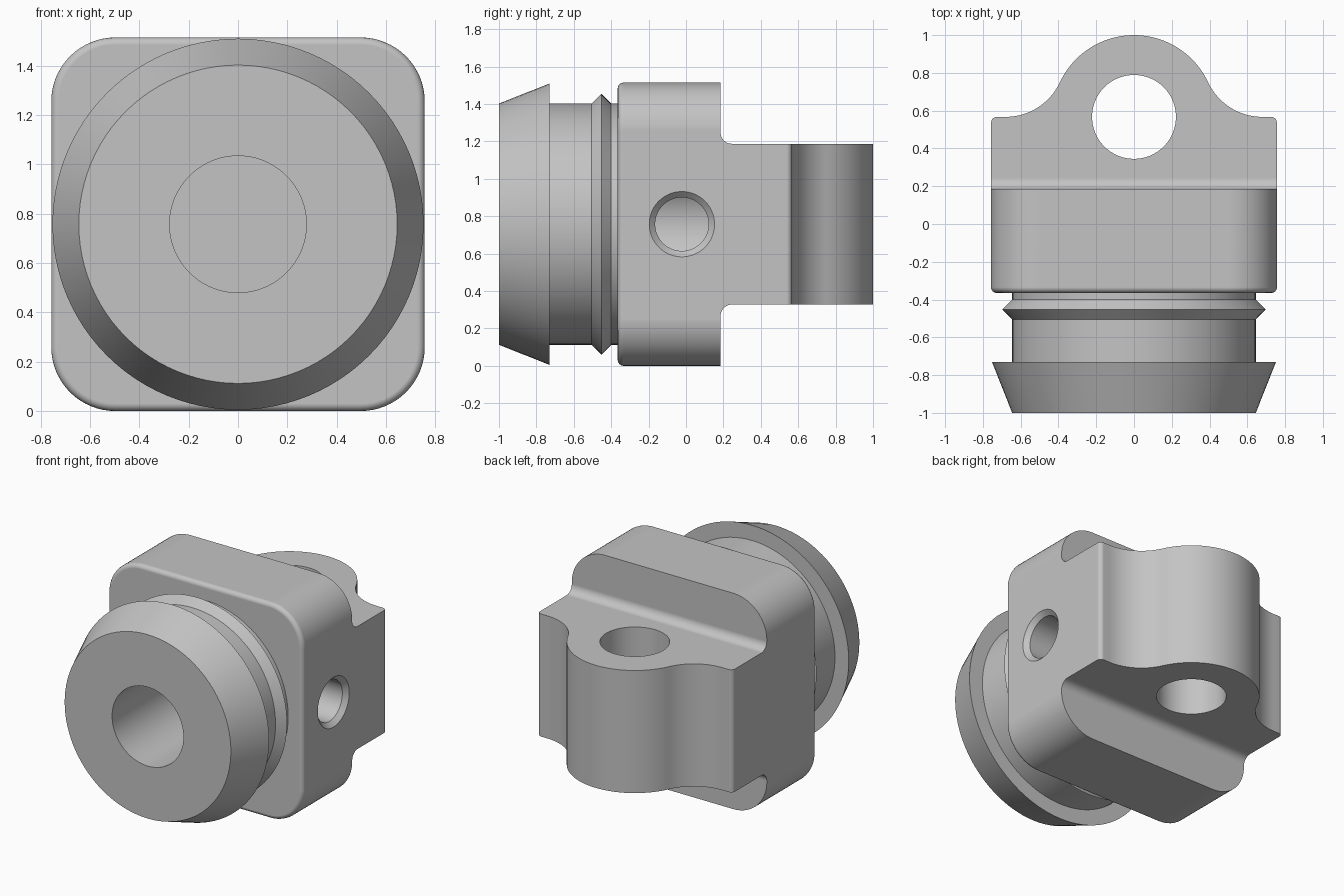
import bpy
import bmesh
from math import cos, sin, radians, degrees, atan2

if "Cube" in bpy.data.objects:
    bpy.data.objects.remove(bpy.data.objects["Cube"])

HALF = 0.757   # half the width of the block, also the height of its centre
PLACE = {
    "x": lambda a, b, h: (h, a, b + HALF),
    "y": lambda a, b, h: (a, h, b + HALF),
    "z": lambda a, b, h: (a, b, h + HALF),
}

grey = bpy.data.materials.new("plain grey")
grey.use_nodes = True
colour = (0.55, 0.55, 0.55, 1)
grey.diffuse_color = colour
grey.node_tree.nodes["Principled BSDF"].inputs["Base Color"].default_value = colour


def arc(cx, cy, r, start, end, n=16):
    angles = [radians(start + (end - start) * i / n) for i in range(n + 1)]
    return [(cx + r * cos(t), cy + r * sin(t)) for t in angles]


def circle(r, n=96):
    return arc(0, 0, r, 0, 360, n)[:-1]


def loft(name, sections, axis, round_front=0):
    """Join (height, outline) sections along an axis into a closed solid."""
    bm = bmesh.new()
    rings = [[bm.verts.new(PLACE[axis](a, b, h)) for a, b in outline]
             for h, outline in sections]
    for low, high in zip(rings, rings[1:]):
        for i in range(len(low)):
            bm.faces.new((low[i - 1], low[i], high[i], high[i - 1]))
    front = bm.faces.new(rings[0])
    bm.faces.new(rings[-1])
    bmesh.ops.recalc_face_normals(bm, faces=bm.faces)
    if round_front:
        bmesh.ops.bevel(bm, geom=list(front.edges), offset=round_front,
                        segments=4, profile=0.5, affect="EDGES")
    mesh = bpy.data.meshes.new(name)
    bm.to_mesh(mesh)
    bm.free()
    mesh.materials.append(grey)
    obj = bpy.data.objects.new(name, mesh)
    bpy.context.collection.objects.link(obj)
    return obj


def turned(name, profile, axis):
    return loft(name, [(h, circle(r)) for h, r in profile], axis)


def combine(target, other, operation):
    bpy.context.view_layer.objects.active = target
    mod = target.modifiers.new(operation, "BOOLEAN")
    mod.operation = operation
    mod.solver = "EXACT"
    mod.object = other
    bpy.ops.object.modifier_apply(modifier=mod.name)
    bpy.data.objects.remove(other)


# Rounded square block, long enough to be cut into the rear lug
R = 0.26
square = []
for k, (sx, sy) in enumerate([(1, 1), (-1, 1), (-1, -1), (1, -1)]):
    square += arc(sx * (HALF - R), sy * (HALF - R), R, 90 * k, 90 * k + 90)
body = loft("coupling_body", [(-0.365, square), (1.1, square)], "y", 0.03)

# Side outline: step down to the lug with fillets
upper = [(-0.6, 0.9), (0.185, 0.9)] + arc(0.245, 0.49, 0.06, 180, 270) + [(1.2, 0.43)]
side = upper + [(y, -z) for y, z in reversed(upper)]
combine(body, loft("side_outline", [(-1, side), (1, side)], "x"), "INTERSECT")

# Top outline: round eye blending into square shoulders
EYE_Y, EYE_R, BLEND = 0.567, 0.433, 0.318
bx = ((EYE_R + BLEND) ** 2 - BLEND ** 2) ** 0.5
tilt = degrees(atan2(BLEND, bx))
half = [(HALF - 0.0005, -0.6)] + arc(HALF - 0.0305, EYE_Y - 0.03, 0.03, 0, 90, 6)
half += arc(bx, EYE_Y + BLEND, BLEND, 270, 180 + tilt)
half += arc(0, EYE_Y, EYE_R, tilt, 90, 24)[1:]
top = half + [(-x, y) for x, y in reversed(half[:-1])]
combine(body, loft("top_outline", [(-1, top), (1, top)], "z"), "INTERSECT")

# Front plug with tapered head, neck and sealing ridge
plug = turned("front_plug", [(-1, 0.645), (-0.73, 0.752), (-0.73, 0.645),
                             (-0.505, 0.645), (-0.452, 0.697), (-0.4, 0.645),
                             (-0.25, 0.645)], "y")
combine(body, plug, "UNION")

# Blind front bore, countersunk side hole and lug eye
combine(body, turned("front_bore", [(-1.1, 0.277), (0.185, 0.277)], "y"), "DIFFERENCE")
hole = turned("side_hole", [(0, 0.143), (HALF - 0.032, 0.143),
                            (HALF, 0.175), (HALF + 0.02, 0.195)], "x")
for v in hole.data.vertices:
    v.co.y -= 0.022
combine(body, hole, "DIFFERENCE")
eye = turned("lug_eye", [(-1, 0.222), (1, 0.222)], "z")
for v in eye.data.vertices:
    v.co.y += EYE_Y
combine(body, eye, "DIFFERENCE")

# Smooth curves, crisp edges
body.data.materials.clear()
body.data.materials.append(grey)
bpy.ops.object.select_all(action="DESELECT")
body.select_set(True)
bpy.context.view_layer.objects.active = body
bpy.ops.object.shade_smooth_by_angle(angle=radians(28))
weighted = body.modifiers.new("flat_face_normals", "WEIGHTED_NORMAL")
weighted.keep_sharp = True
